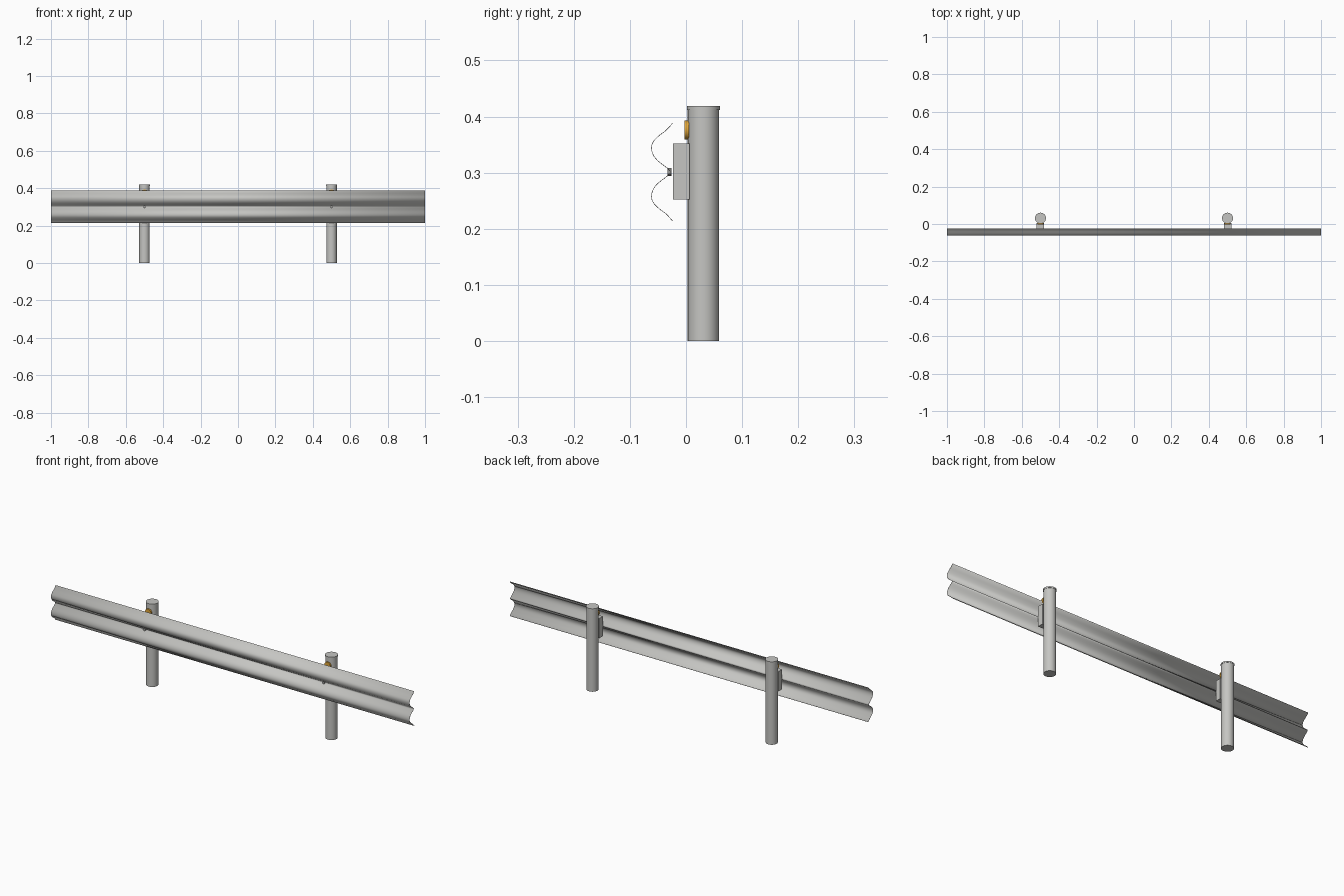
import bpy, bmesh, math
from mathutils import Vector

cube = bpy.data.objects.get("Cube")
if cube:
    bpy.data.objects.remove(cube, do_unlink=True)


def material(name, rgb):
    m = bpy.data.materials.new(name)
    m.use_nodes = True
    m.diffuse_color = (*rgb, 1)
    bsdf = m.node_tree.nodes["Principled BSDF"]
    bsdf.inputs["Base Color"].default_value = (*rgb, 1)
    bsdf.inputs["Roughness"].default_value = 0.6
    return m


STEEL = material("galvanised steel", (0.56, 0.56, 0.54))
BOLT = material("bolt steel", (0.32, 0.32, 0.31))
AMBER = material("amber reflector", (0.75, 0.38, 0.04))


def finish(obj, name, mat):
    obj.name = name
    obj.data.materials.append(mat)
    bpy.ops.object.select_all(action="DESELECT")
    obj.select_set(True)
    bpy.context.view_layer.objects.active = obj
    bpy.ops.object.shade_smooth_by_angle(angle=math.radians(40))
    return obj


def cylinder(name, mat, radius, depth, location, sides=32, facing_front=False):
    turn = (math.pi / 2, 0, 0) if facing_front else (0, 0, 0)
    bpy.ops.mesh.primitive_cylinder_add(
        vertices=sides, radius=radius, depth=depth, location=location, rotation=turn)
    return finish(bpy.context.object, name, mat)


def smooth_path(points, steps):
    """Catmull-Rom curve through the given points."""
    p = [Vector(q) for q in points]
    p = [2 * p[0] - p[1]] + p + [2 * p[-1] - p[-2]]
    out = []
    for a, b, c, d in zip(p, p[1:], p[2:], p[3:]):
        for i in range(steps):
            t = i / steps
            out.append(0.5 * (2 * b + (c - a) * t + (2 * a - 5 * b + 4 * c - d) * t ** 2
                              + (3 * b - a - 3 * c + d) * t ** 3))
    return out + [p[-2]]


# Rail: upper half of the double wave (y, height above the middle), mirrored down
MID = 0.301
half = [(-0.024, 0.087), (-0.035, 0.075), (-0.048, 0.065), (-0.0585, 0.054), (-0.0615, 0.043),
        (-0.0585, 0.031), (-0.050, 0.020), (-0.032, 0.006), (-0.028, 0)]
profile = smooth_path(half + [(y, -z) for y, z in half[-2::-1]], 3)
bm = bmesh.new()
ends = [[bm.verts.new((x, y, MID + z)) for y, z in profile] for x in (-1, 1)]
for i in range(len(profile) - 1):
    bm.faces.new((ends[0][i], ends[0][i + 1], ends[1][i + 1], ends[1][i]))
mesh = bpy.data.meshes.new("rail")
bm.to_mesh(mesh)
bm.free()
rail = bpy.data.objects.new("rail", mesh)
bpy.context.collection.objects.link(rail)
finish(rail, "rail", STEEL)
sheet = rail.modifiers.new("sheet thickness", "SOLIDIFY")
sheet.thickness = 0.001
sheet.offset = 0

# Posts with their fittings
for side, x in (("right", -0.5), ("left", 0.5)):
    cylinder(side + "_post", STEEL, 0.028, 0.414, (x, 0.031, 0.207))
    cylinder(side + "_post_cap", STEEL, 0.0295, 0.007, (x, 0.031, 0.4155))
    bpy.ops.mesh.primitive_cube_add(size=1, location=(x, -0.0085, 0.302))
    block = bpy.context.object
    block.scale = (0.04, 0.029, 0.1)
    bpy.ops.object.transform_apply(location=False, rotation=False, scale=True)
    finish(block, side + "_spacer_block", STEEL)
    cylinder(side + "_bolt", BOLT, 0.007, 0.007, (x, -0.0295, MID), 6, True)
    cylinder(side + "_reflector", AMBER, 0.017, 0.008, (x, 0.001, 0.376), 24, True)
